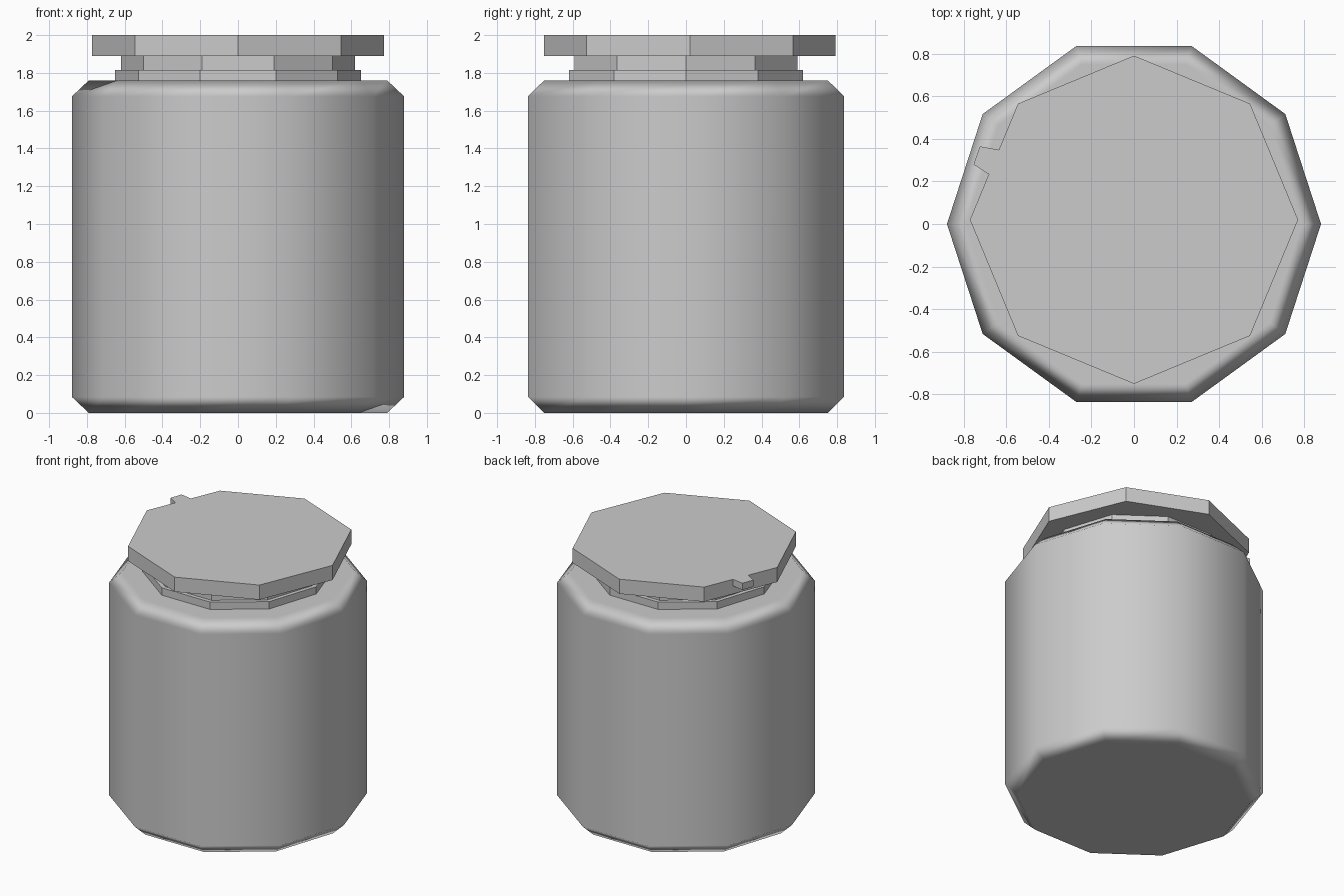
import bpy, bmesh, math

cube = bpy.data.objects.get("Cube")
if cube:
    bpy.data.objects.remove(cube, do_unlink=True)

grey = bpy.data.materials.new("plain grey")
grey.use_nodes = True
colour = (0.6, 0.6, 0.6, 1)
grey.diffuse_color = colour
grey.node_tree.nodes["Principled BSDF"].inputs["Base Color"].default_value = colour


def turned(name, profile, sides, y=0):
    """Closed many-sided solid from (radius, height) pairs, bottom to top."""
    bm = bmesh.new()
    rings = []
    for r, z in profile:
        angles = [2 * math.pi * i / sides for i in range(sides)]
        rings.append([bm.verts.new((r * math.cos(a), y + r * math.sin(a), z)) for a in angles])
    for low, high in zip(rings, rings[1:]):
        for i in range(sides):
            j = (i + 1) % sides
            bm.faces.new((low[i], low[j], high[j], high[i]))
    bm.faces.new(rings[0][::-1])
    bm.faces.new(rings[-1])
    return finish(name, bm)


def finish(name, bm):
    bmesh.ops.recalc_face_normals(bm, faces=bm.faces)
    mesh = bpy.data.meshes.new(name)
    bm.to_mesh(mesh)
    bm.free()
    mesh.materials.append(grey)
    obj = bpy.data.objects.new(name, mesh)
    bpy.context.collection.objects.link(obj)
    return obj


# Jar body with softly shaded chamfers
body = turned("jar_body", [(0.79, 0), (0.88, 0.085), (0.88, 1.675), (0.79, 1.76)], 10)
body.data.shade_smooth()
soft = body.modifiers.new("soft_chamfers", "WEIGHTED_NORMAL")
soft.weight = 100

# Stepped neck
turned("neck_collar", [(0.65, 1.755), (0.65, 1.815)], 10)
turned("neck", [(0.62, 1.81), (0.62, 1.892)], 10)

# Eight-sided lid, set slightly back
turned("lid", [(0.772, 1.89), (0.772, 2)], 8, y=0.02)

# Small opening tab on the lid edge
bm = bmesh.new()
outline = [(-0.60, 0.335), (-0.64, 0.35), (-0.725, 0.365), (-0.755, 0.28), (-0.685, 0.235), (-0.64, 0.22)]
base = bm.faces.new([bm.verts.new((x, y, 1.95)) for x, y in outline])
top = bmesh.ops.extrude_face_region(bm, geom=[base])
for v in top["geom"]:
    if isinstance(v, bmesh.types.BMVert):
        v.co.z = 2
finish("lid_tab", bm)
